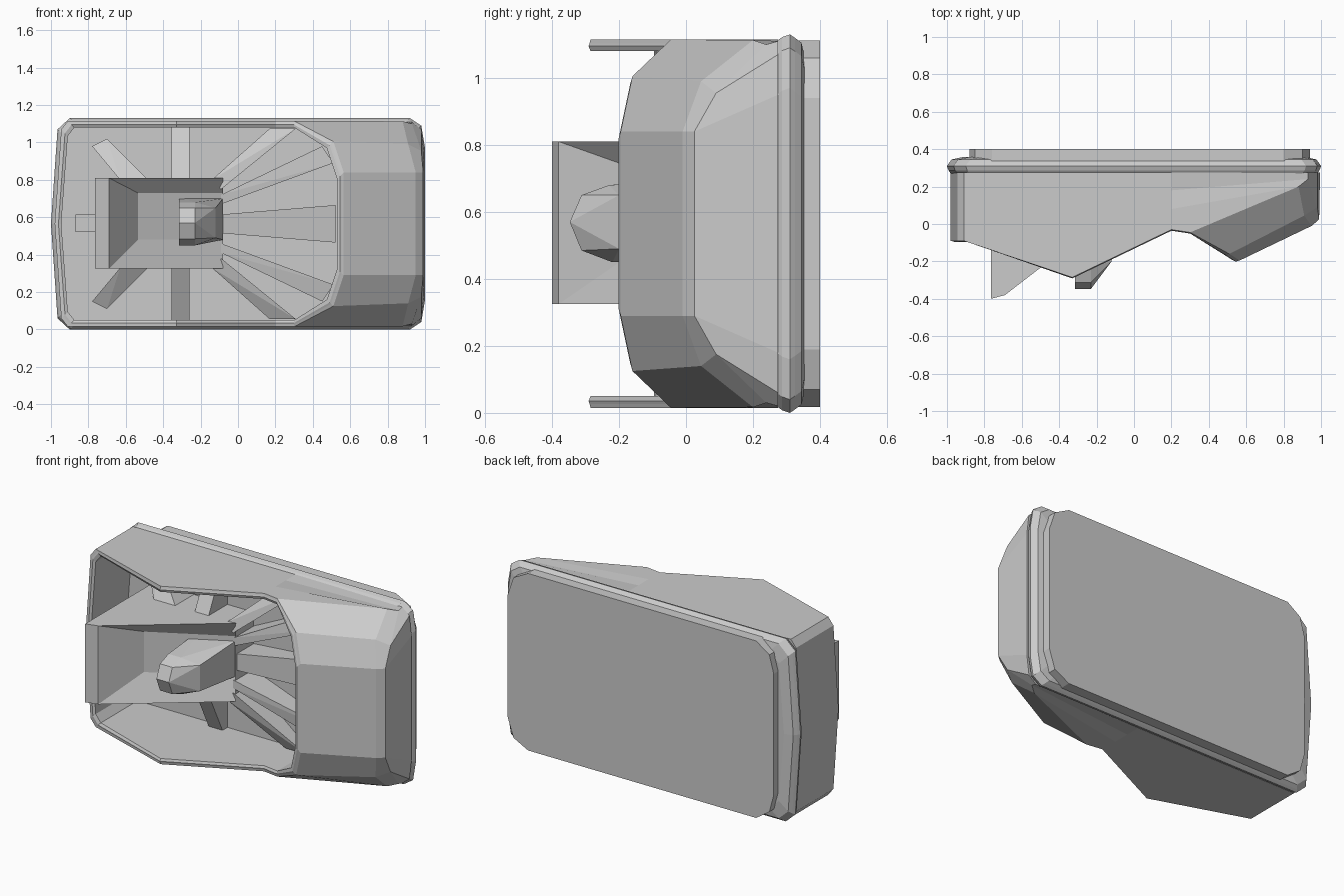
import bpy, bmesh
from math import copysign

if "Cube" in bpy.data.objects:
    bpy.data.objects.remove(bpy.data.objects["Cube"])

CZ = 0.565  # height of the horizontal symmetry plane


def finish(name, bm):
    bmesh.ops.remove_doubles(bm, verts=bm.verts[:], dist=1e-4)
    bmesh.ops.recalc_face_normals(bm, faces=bm.faces[:])
    me = bpy.data.meshes.new(name)
    bm.to_mesh(me)
    bm.free()
    ob = bpy.data.objects.new(name, me)
    bpy.context.collection.objects.link(ob)
    return ob


def mirror_ring(half):
    """Upper half of a ring (first point on the symmetry plane) -> full ring."""
    return half + [(x, y, 2 * CZ - z) for x, y, z in reversed(half[1:])]


def loft(name, rings):
    bm = bmesh.new()
    vs = [[bm.verts.new(p) for p in r] for r in rings]
    n = len(vs[0])
    for a, b in zip(vs, vs[1:]):
        for i in range(n):
            j = (i + 1) % n
            bm.faces.new((a[i], a[j], b[j], b[i]))
    bm.faces.new(vs[0])
    bm.faces.new(vs[-1])
    return finish(name, bm)


def hull(name, pts):
    bm = bmesh.new()
    for p in pts:
        bm.verts.new(p)
    bmesh.ops.convex_hull(bm, input=bm.verts[:])
    bmesh.ops.dissolve_limit(bm, angle_limit=0.02, verts=bm.verts[:], edges=bm.edges[:])
    return finish(name, bm)


def inset(half, d, dy=0.0):
    out = []
    for x, y, z in half:
        keep = abs(z - CZ) < 1e-4
        flat = z > 1.1 and -0.85 < x < 0.4
        out.append((x if flat else x - copysign(d, x), y + dy, z if keep else z - d))
    return out


# Housing: opening edge, tapering right side, then base
front = [(-.98, -.09, CZ), (-.945, -.09, 1.07), (-.91, -.09, 1.115), (-.33, -.285, 1.115),
         (.2, -.03, 1.115), (.3, -.045, 1.115), (.51, -.16, 1.005), (.565, -.195, .84)]


def side(y, right):
    return [(x, y, z) for x, _, z in front[:5]] + right


ring_a = side(.08, [(.88, .2, 1.113), (.91, .045, .99), (.95, -.01, .84)])
ring_b = side(.18, [(.93, .24, 1.1), (.98, .09, .955), (.99, .025, .84)])
ring_c = side(.275, [(.93, .275, 1.11), (.98, .275, 1.07), (.995, .275, .95)])
inner = inset(front, .035)
floor = [(x, .3, z) for x, _, z in inner]
loft("housing", [mirror_ring(r) for r in (
    floor, inner, inset(front, .02, -.006), inset(front, .012, -.003),
    front, ring_a, ring_b, ring_c)])

# Raised rim around the back, pointed in section
rim = [(-1.0, .3, CZ), (-.965, .3, 1.07), (-.9, .3, 1.13), (-.33, .3, 1.13),
       (.2, .3, 1.13), (.92, .3, 1.13), (.98, .3, 1.09), (1.0, .3, .97)]


def rim_ring(d, y):
    return mirror_ring([(x - copysign(d, x), y, z if i == 0 else z - d)
                        for i, (x, _, z) in enumerate(rim)])


loft("rim", [rim_ring(.022, .268), rim_ring(.008, .287), rim_ring(0, .31),
             rim_ring(.01, .325), rim_ring(.025, .345), rim_ring(.08, .357)])

# Back plate with cut corners
corner = [(-.88, CZ), (-.88, .94), (-.85, 1.05), (-.76, 1.112),
          (.8, 1.112), (.9, 1.06), (.94, .94)]
loft("back_plate", [mirror_ring([(x, y, z) for x, z in corner]) for y in (.32, .4)])

# Centre block: wedge with a recessed tray, its flanks sloping to the rims
A, B, D = (-.69, -.38), (-.535, -.155), (-.08, .09)
sections = []
for z, bend in ((.325, A), (.48, B), (.73, B), (.81, A)):
    sections.append([(x, y, z) for x, y in
                     ((-.765, -.4), A, bend, D, (-.08, .32), (-.765, .32))])
loft("center_block", sections)

# Snout on the centre block
nose = [(-.347, .57), (-.312, .65), (-.312, .485), (-.23, .68), (-.22, .45)]
hull("snout", [(x, y, z) for x in (-.315, -.23) for y, z in nose]
     + [(-.315, .1, .71), (-.315, .1, .45), (-.12, -.2, .49), (-.12, -.2, .65),
        (-.08, .1, .48), (-.08, .1, .7)])

# Radiating ribs: inner edge and outer edge in the front plane, sloping back outwards
ribs = {
    "rib_vertical": [(-.355, .8), (-.26, .8), (-.26, 1.08), (-.355, 1.08)],
    "rib_left": [(-.63, .8), (-.48, .8), (-.7, 1.02), (-.78, .98)],
    "rib_right_steep": [(-.14, .8), (-.09, .75), (.31, 1.075), (.17, 1.075)],
    "rib_right_low": [(-.09, .72), (-.09, .67), (.51, .89), (.45, .98)],
}
for name, (a, b, c, d) in ribs.items():
    for s, tag in ((1, "upper"), (-1, "lower")):
        pts = []
        for (x, z), y in ((a, .08), (b, .08), (c, .22), (d, .22)):
            zz = CZ + s * (z - CZ)
            pts += [(x, y, zz), (x, .31, zz)]
        hull(name + "_" + tag, pts)
hull("rib_right_middle", [(x, y, CZ + s * h) for s in (1, -1)
                          for x, h, y in ((-.09, .05, .1), (.52, .1, .24),
                                          (-.09, .05, .31), (.52, .1, .31))])
hull("rib_left_middle", [(x, y, z) for x in (-.87, -.76) for y in (.1, .31) for z in (.52, .615)])
